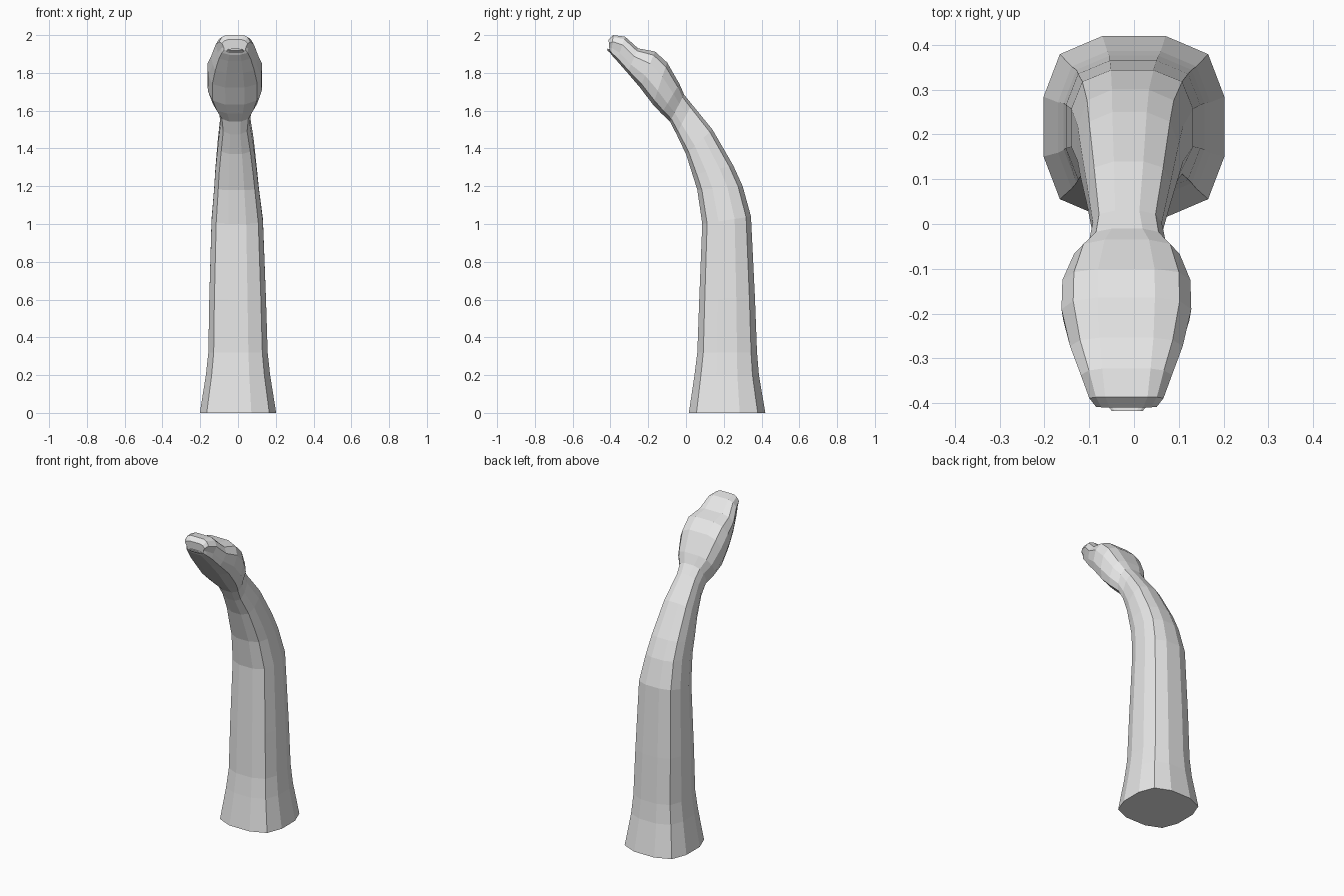
import bpy, bmesh

if "Cube" in bpy.data.objects:
    bpy.data.objects.remove(bpy.data.objects["Cube"])

grey = bpy.data.materials.new("plain grey")
grey.diffuse_color = (0.8, 0.8, 0.8, 1)
grey.use_nodes = True
grey.node_tree.nodes["Principled BSDF"].inputs["Base Color"].default_value = grey.diffuse_color


def ring_points(front, back, width, cx, flat, pinch):
    """Twelve-sided section between a front/under point and a back/top point (y, z)."""
    half = [(flat, 1), (max(.82, flat + .1), .8), (1, .33),
            (pinch, -.33), (.82, -.8), (.35, -1)]
    outline = half + [(-u, v) for u, v in reversed(half)]
    pts = []
    for u, v in outline:
        t = (v + 1) / 2
        pts.append((cx + u * width,
                    front[0] + (back[0] - front[0]) * t,
                    front[1] + (back[1] - front[1]) * t))
    return pts


def loft(name, rings, cap_start, cap_end):
    bm = bmesh.new()
    loops = [[bm.verts.new(p) for p in ring_points(*r)] for r in rings]
    for a, b in zip(loops, loops[1:]):
        for i in range(12):
            j = (i + 1) % 12
            bm.faces.new((a[i], a[j], b[j], b[i]))
    if cap_start:
        bm.faces.new(loops[0])
    if cap_end:
        bm.faces.new(loops[-1])
    bmesh.ops.recalc_face_normals(bm, faces=bm.faces)
    mesh = bpy.data.meshes.new(name)
    bm.to_mesh(mesh)
    bm.free()
    mesh.materials.append(grey)
    obj = bpy.data.objects.new(name, mesh)
    bpy.context.collection.objects.link(obj)
    return obj


# Neck: front point, back point, half width, centre x, flat share, side pinch
joint = ((-.085, 1.542), (-.01, 1.685), .085, -.015, .4, 1)
neck = [
    ((.015, 0), (.42, 0), .202, 0, .35, 1),
    ((.045, .2), (.386, .2), .17, 0, .35, 1),
    ((.06, .32), (.376, .32), .157, 0, .35, 1),
    ((.07, .6), (.365, .61), .15, -.002, .35, 1),
    ((.086, 1.0), (.344, 1.04), .136, -.004, .35, 1),
    ((.06, 1.18), (.30, 1.2), .118, -.008, .35, 1),
    ((.035, 1.26), (.25, 1.31), .11, -.01, .35, 1),
    ((0, 1.37), (.14, 1.5), .094, -.012, .35, 1),
    ((-.05, 1.475), (.03, 1.635), .077, -.015, .35, 1),
    joint,
]
loft("neck", neck, True, False)

# Head: under point, top point, half width, centre x, flat share, mouth pinch
head = [
    joint,
    ((-.13, 1.585), (-.035, 1.742), .118, -.016, .42, 1),
    ((-.175, 1.632), (-.10, 1.855), .143, -.017, .44, 1),
    ((-.243, 1.722), (-.164, 1.913), .145, -.017, .44, .97),
    ((-.31, 1.80), (-.254, 1.93), .126, -.017, .48, .92),
    ((-.365, 1.863), (-.323, 1.992), .102, -.017, .53, .88),
    ((-.395, 1.896), (-.386, 2.0), .083, -.017, .57, .86),
    ((-.405, 1.915), (-.410, 1.976), .068, -.017, .55, .86),
]
loft("head", head, False, True)

# Thin lower lip jutting past the snout
lip = [
    ((-.375, 1.885), (-.385, 1.925), .062, -.015, .6, 1),
    ((-.416, 1.918), (-.418, 1.928), .035, -.015, .6, 1),
]
loft("lower_lip", lip, True, True)
